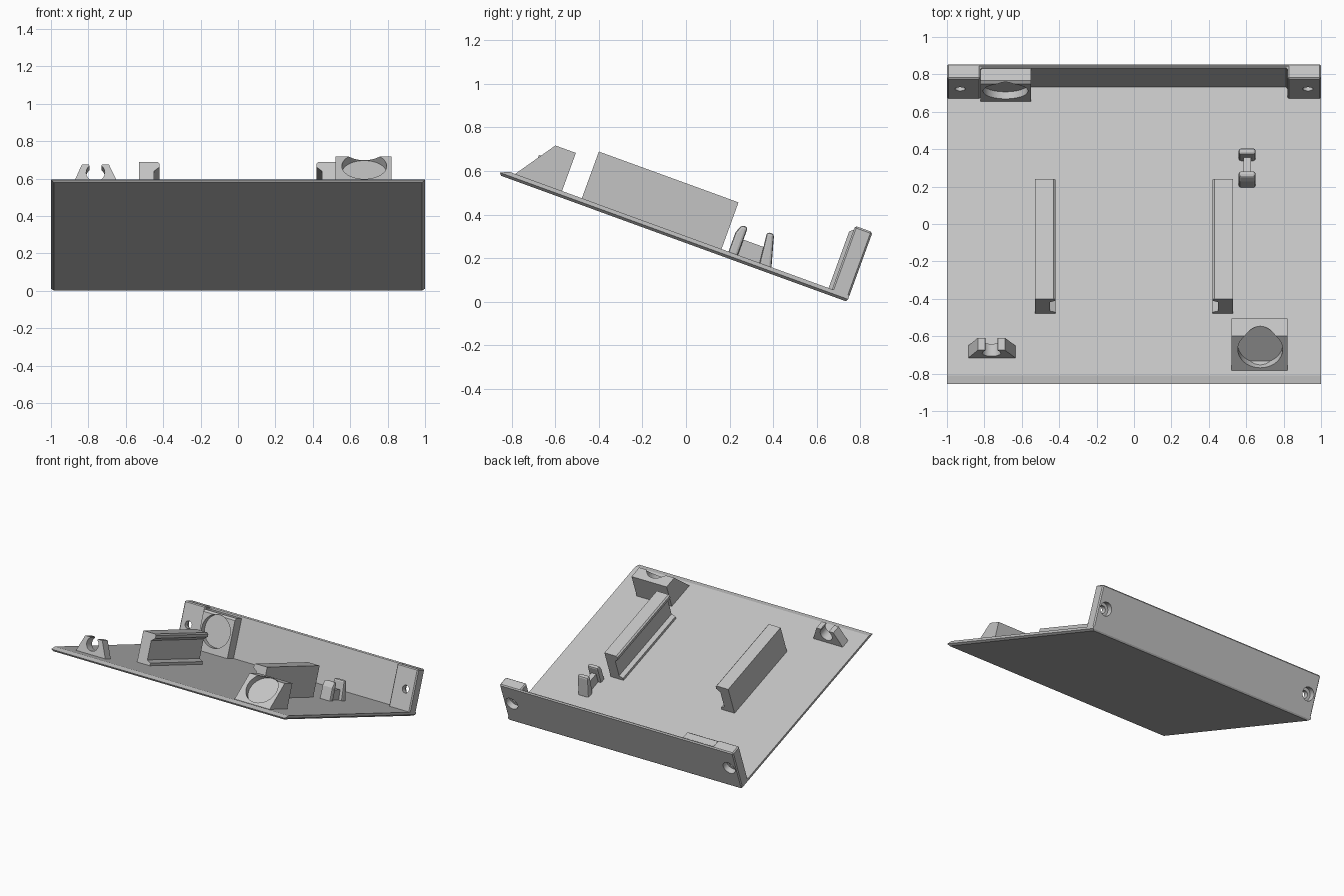
import bpy, bmesh, math
from mathutils import Vector, Matrix

cube = bpy.data.objects.get("Cube")
if cube:
    bpy.data.objects.remove(cube, do_unlink=True)

# Single matte grey plastic
grey = bpy.data.materials.new("light_grey_plastic")
grey.use_nodes = True
COLOR = (0.55, 0.55, 0.55, 1)
grey.diffuse_color = COLOR
grey.node_tree.nodes["Principled BSDF"].inputs["Base Color"].default_value = COLOR

# Tilted frame: x across, u from the rear edge to the front, n away from the plate
FRAME = Matrix.Translation((0, 0.74, 0)) @ Matrix.Rotation(math.radians(-20), 4, 'X')
FLOOR = 0.02
TO_POINT = {
    'x': lambda a, b, t: (t, -a, b),    # profile (u, n) swept along x
    'u': lambda a, b, t: (a, -t, b),    # profile (x, n) swept along u
    'n': lambda a, b, t: (a, -b, t),    # profile (x, u) swept along n
}


def finish(name, bm):
    bmesh.ops.recalc_face_normals(bm, faces=bm.faces)
    mesh = bpy.data.meshes.new(name)
    bm.to_mesh(mesh)
    bm.free()
    mesh.materials.append(grey)
    ob = bpy.data.objects.new(name, mesh)
    ob.matrix_world = FRAME
    bpy.context.collection.objects.link(ob)
    return ob


def loft(name, rings):
    bm = bmesh.new()
    loops = [[bm.verts.new(p) for p in ring] for ring in rings]
    for low, high in zip(loops, loops[1:]):
        for i in range(len(low)):
            j = (i + 1) % len(low)
            bm.faces.new((low[i], low[j], high[j], high[i]))
    bm.faces.new(loops[0])
    bm.faces.new(loops[-1])
    return finish(name, bm)


def prism(name, axis, profile, start, end):
    return loft(name, [[TO_POINT[axis](a, b, t) for a, b in profile] for t in (start, end)])


def apply_modifiers(ob):
    bpy.context.view_layer.update()
    graph = bpy.context.evaluated_depsgraph_get()
    mesh = bpy.data.meshes.new_from_object(ob.evaluated_get(graph))
    ob.modifiers.clear()
    ob.data = mesh


def bevel(ob, width, segments=1):
    mod = ob.modifiers.new("bevel", 'BEVEL')
    mod.width = width
    mod.segments = segments
    mod.limit_method = 'ANGLE'
    apply_modifiers(ob)


def drill(ob, x, u, n, direction, radius, inward, outward):
    """Cut a round hole; direction is the outward (u, n) axis."""
    d = Vector((0, -direction[0], direction[1])).normalized()
    centre = Vector((x, -u, n)) + d * (outward - inward) / 2
    bm = bmesh.new()
    bmesh.ops.create_cone(bm, cap_ends=True, segments=48, radius1=radius, radius2=radius,
                          depth=inward + outward,
                          matrix=Matrix.Translation(centre) @ d.to_track_quat('Z', 'Y').to_matrix().to_4x4())
    cutter = finish("hole_cutter", bm)
    cutter.hide_render = True
    mod = ob.modifiers.new("hole", 'BOOLEAN')
    mod.operation = 'DIFFERENCE'
    mod.solver = 'EXACT'
    mod.object = cutter
    apply_modifiers(ob)
    bpy.data.objects.remove(cutter, do_unlink=True)


def smooth(ob):
    bpy.ops.object.select_all(action='DESELECT')
    ob.select_set(True)
    bpy.context.view_layer.objects.active = ob
    bpy.ops.object.shade_smooth_by_angle(angle=math.radians(30))


# Base plate with a chamfered underside and a thin sloping front lip
def plate_ring(half, rear, front, n):
    return [(-half, -rear, n), (half, -rear, n), (half, -front, n), (-half, -front, n)]


loft("base_plate", [plate_ring(0.985, 0.006, 1.69, 0),
                    plate_ring(1, 0, 1.702, 0.012),
                    plate_ring(1, 0, 1.66, 0.03)])

# Rear wall with a thick screw block at each end
half_plan = [(1, 0), (1, 0.085), (0.82, 0.085), (0.82, 0.02)]
plan = half_plan + [(-x, u) for x, u in reversed(half_plan)]
wall = prism("rear_wall", 'n', plan, 0.008, 0.34)
bevel(wall, 0.008)
for side in (-1, 1):
    drill(wall, side * 0.93, 0, 0.18, (-1, 0), 0.028, 0.2, 0.1)
    drill(wall, side * 0.93, 0, 0.18, (-1, 0), 0.05, 0.045, 0.1)
smooth(wall)

# Round-recess pad on the rear wall
rear_pad = prism("rear_magnet_pad", 'x',
                 [(0.015, FLOOR), (0.102, FLOOR), (0.102, 0.305), (0.087, 0.32), (0.015, 0.32)],
                 -0.82, -0.55)
drill(rear_pad, -0.687, 0.102, 0.193, (1, 0), 0.12, 0.04, 0.1)
smooth(rear_pad)

# Sloped round-recess pad at the front
front_pad = prism("front_magnet_pad", 'x',
                  [(1.404, FLOOR), (1.64, FLOOR), (1.504, 0.216), (1.404, 0.216)], 0.52, 0.82)
drill(front_pad, 0.675, 1.552, 0.143, (0.186, 0.132), 0.12, 0.045, 0.2)
smooth(front_pad)

# Pair of grooved rails facing each other
rail = [(0.53, FLOOR), (0.53, 0.258), (0.43, 0.258), (0.42, 0.248), (0.42, 0.228),
        (0.45, 0.205), (0.45, 0.065), (0.42, 0.05), (0.42, FLOOR)]
for side, label in ((1, "left"), (-1, "right")):
    prism(label + "_rail", 'u', [(side * x, n) for x, n in rail], 0.625, 1.307)

# Rear cable clip: two posts joined by a narrow web
post = prism("clip_front_post", 'x',
             [(0.545, FLOOR), (0.591, FLOOR), (0.591, 0.125), (0.575, 0.165), (0.545, 0.165)],
             0.56, 0.65)
bevel(post, 0.012, 2)
post = prism("clip_rear_post", 'x',
             [(0.378, FLOOR), (0.438, FLOOR), (0.455, 0.175), (0.422, 0.178)], 0.56, 0.65)
bevel(post, 0.012, 2)
prism("clip_web", 'x', [(0.42, FLOOR), (0.56, FLOOR), (0.56, 0.105), (0.43, 0.105)], 0.585, 0.625)

# Front cable clip: trapezoid with a round bite open at the top
arc = []
for i in range(17):
    a = math.radians(50 - i * 280 / 16)
    arc.append((-0.762 + 0.05 * math.cos(a), 0.105 + 0.05 * math.sin(a)))
bite = prism("front_cable_clip", 'u',
             [(-0.89, FLOOR), (-0.835, 0.15), (-0.797, 0.15)] + arc[::-1]
             + [(-0.727, 0.15), (-0.69, 0.15), (-0.63, FLOOR)], 1.49, 1.56)
smooth(bite)
